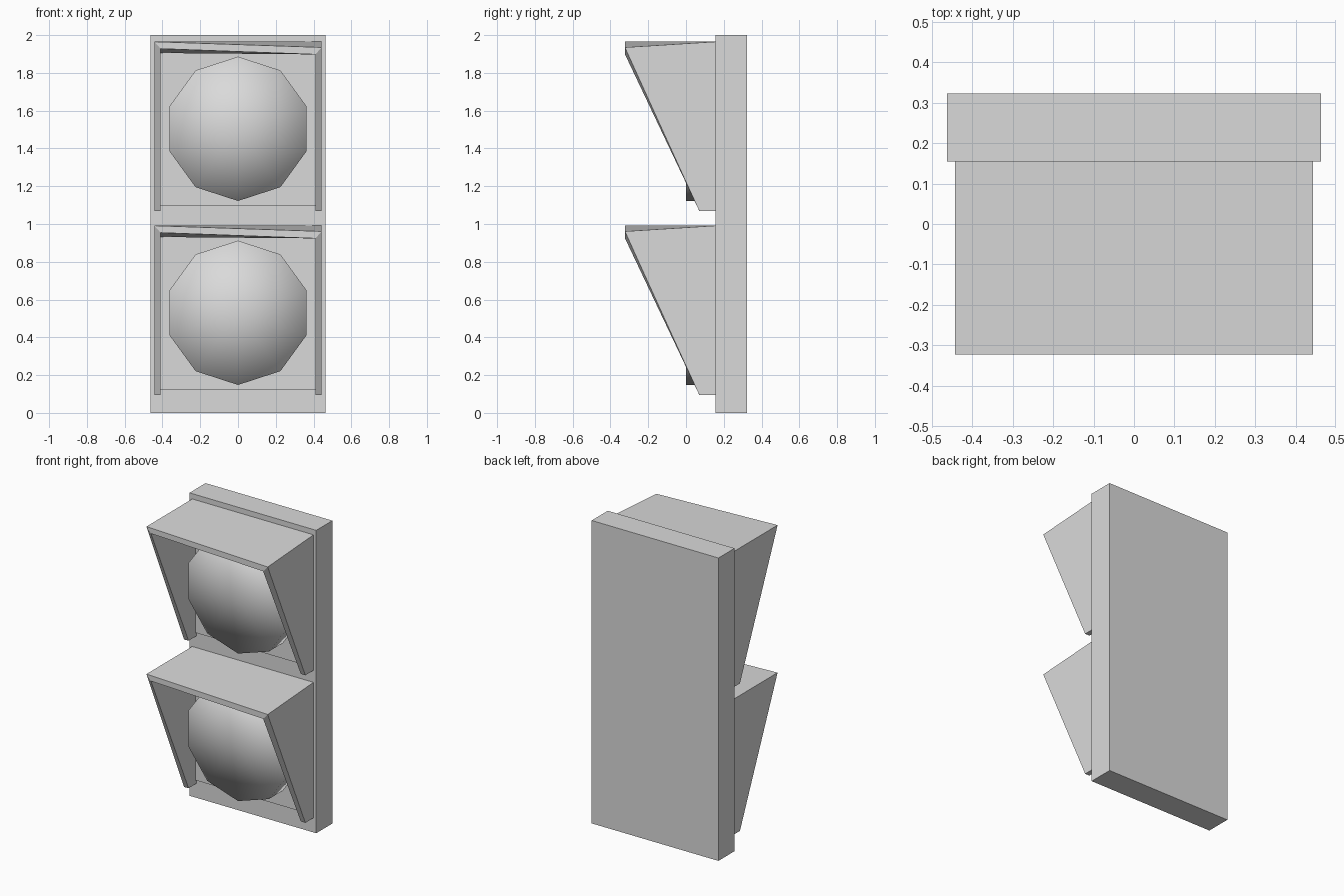
import bpy, bmesh, math

cube = bpy.data.objects.get("Cube")
if cube:
    bpy.data.objects.remove(cube, do_unlink=True)

grey = bpy.data.materials.new("light_grey")
grey.use_nodes = True
colour = (0.7, 0.7, 0.7, 1)
grey.diffuse_color = colour
grey.node_tree.nodes["Principled BSDF"].inputs["Base Color"].default_value = colour

WALL = 0.155      # front of the backboard
FRONT = -0.323    # front of the hoods


def finish(name, bm, smooth=False):
    bmesh.ops.recalc_face_normals(bm, faces=bm.faces)
    mesh = bpy.data.meshes.new(name)
    bm.to_mesh(mesh)
    bm.free()
    mesh.materials.append(grey)
    for p in mesh.polygons:
        p.use_smooth = smooth
    obj = bpy.data.objects.new(name, mesh)
    bpy.context.collection.objects.link(obj)
    return obj


def box(name, half_x, y0, y1, z0, z1):
    bm = bmesh.new()
    bmesh.ops.create_cube(bm, size=1)
    for v in bm.verts:
        v.co.x *= 2 * half_x
        v.co.y = y1 if v.co.y > 0 else y0
        v.co.z = z1 if v.co.z > 0 else z0
    return finish(name, bm)


def hood(name, top):
    """Open-bottomed visor: outer and inner arches joined front to back."""
    bottom = top - 0.895
    ox, ix = 0.443, 0.41

    def arch(bm, x, y_low, y_high, z_left, z_right):
        pts = [(-x, y_low, bottom), (-x, y_high, z_left),
               (x, y_high, z_right), (x, y_low, bottom)]
        return [bm.verts.new(p) for p in pts]

    bm = bmesh.new()
    # the front corner on the +x side sags slightly
    rings = [arch(bm, ox, 0.07, FRONT, top, top - 0.03),
             arch(bm, ox, WALL, WALL, top, top),
             arch(bm, ix, WALL, WALL, top - 0.06, top - 0.06),
             arch(bm, ix, 0.07, FRONT, top - 0.037, top - 0.067)]
    for a, b in zip(rings, rings[1:] + rings[:1]):
        for i in range(3):
            bm.faces.new((a[i], a[i + 1], b[i + 1], b[i]))
    for end in (0, 3):
        bm.faces.new([r[end] for r in rings])
    return finish(name, bm)


def lamp(name, z):
    """Ten-sided drum with a smooth-shaded front."""
    bm = bmesh.new()
    bmesh.ops.create_cone(bm, cap_ends=True, cap_tris=True, segments=10,
                          radius1=0.382, radius2=0.382, depth=WALL)
    # stand the drum facing forward with a corner at the very top
    angle = max(bm.verts, key=lambda v: v.co.xy.length).co.xy
    turn = math.pi / 2 - math.atan2(angle.y, angle.x)
    for v in bm.verts:
        x, y, d = v.co
        rx = x * math.cos(turn) - y * math.sin(turn)
        rz = x * math.sin(turn) + y * math.cos(turn)
        v.co = (rx, d + WALL / 2, rz + z)
    return finish(name, bm, smooth=True)


box("backboard", 0.463, WALL, 0.323, 0, 2)

# Upper and lower lamp units
for label, top in (("upper", 1.965), ("lower", 0.991)):
    hood(label + "_hood", top)
    box(label + "_back_plate", 0.41, WALL - 0.012, WALL, top - 0.87, top - 0.06)
    lamp(label + "_lamp", top - 0.461)
